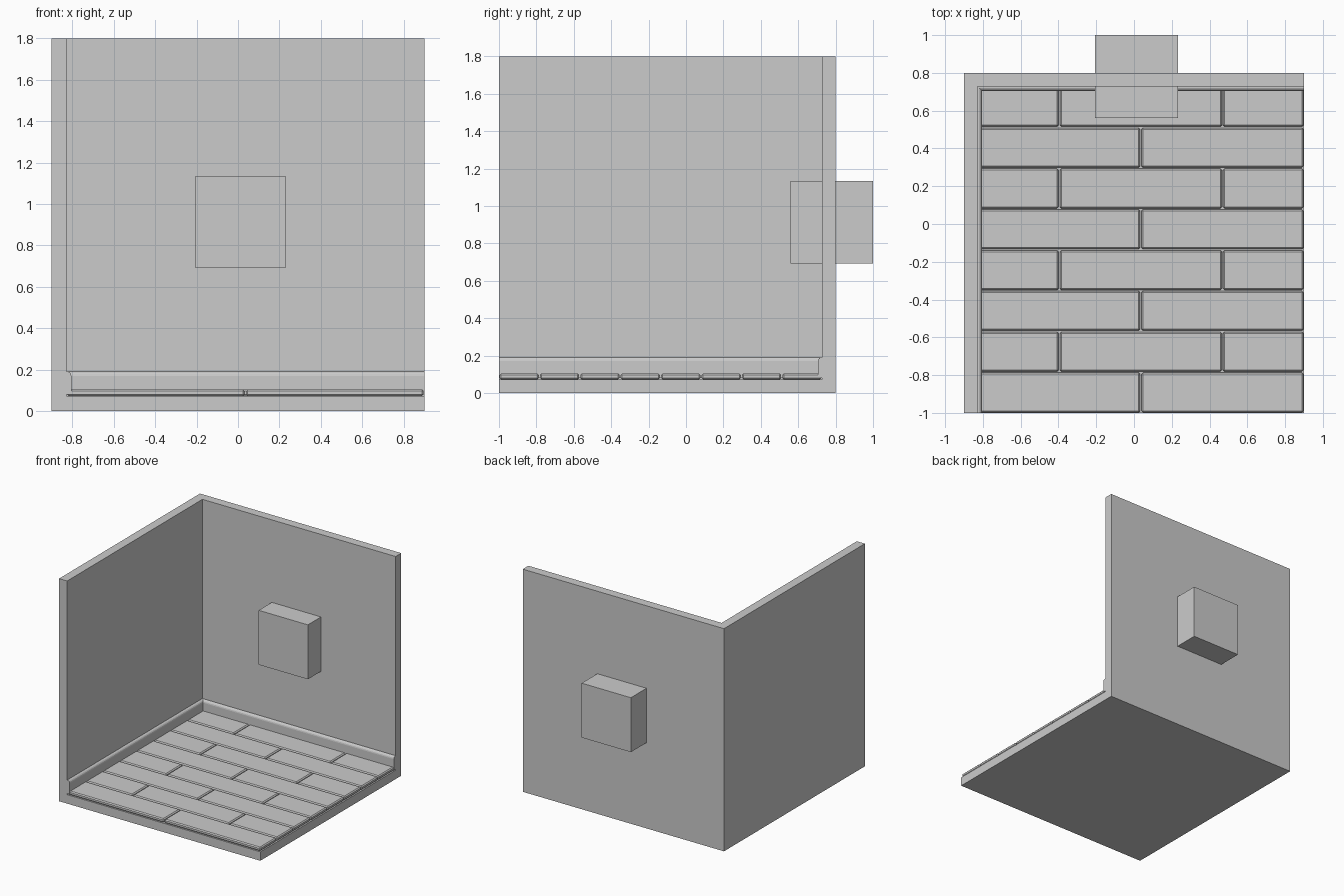
import bpy, bmesh
from mathutils import Vector

if "Cube" in bpy.data.objects:
    bpy.data.objects.remove(bpy.data.objects["Cube"])

X0, X1, Y0, Y1, H, T = -0.9, 0.9, -1.0, 0.8, 1.8, 0.072
IX, IY = X0 + T, Y1 - T          # inner wall faces


def add_object(name, bm):
    bmesh.ops.recalc_face_normals(bm, faces=bm.faces[:])
    mesh = bpy.data.meshes.new(name)
    bm.to_mesh(mesh)
    bm.free()
    ob = bpy.data.objects.new(name, mesh)
    bpy.context.collection.objects.link(ob)
    return ob


def box(bm, lo, hi):
    verts = bmesh.ops.create_cube(bm, size=1)["verts"]
    for v in verts:
        v.co = Vector([(hi if v.co[i] > 0 else lo)[i] for i in range(3)])


# Room shell: open cube (floor, left wall, back wall) thickened inwards
bm = bmesh.new()
box(bm, (X0, Y0, 0), (X1, Y1, H))
bm.normal_update()
opened = [f for f in bm.faces
          if f.normal.x > 0.5 or f.normal.y < -0.5 or f.normal.z > 0.5]
bmesh.ops.delete(bm, geom=opened, context='FACES')
mesh = bpy.data.meshes.new("room_shell")
bm.to_mesh(mesh)
bm.free()
room = bpy.data.objects.new("room_shell", mesh)
bpy.context.collection.objects.link(room)
solid = room.modifiers.new("thickness", 'SOLIDIFY')
solid.thickness = T
solid.offset = -1
solid.use_even_offset = True

# Floor planks: eight staggered rows with bevelled edges
bm = bmesh.new()
rows, gap = 8, 0.003
pitch = (IY - Y0) / rows
length = (X1 - IX) / 2
for r in range(rows):
    y = Y0 + r * pitch
    cuts = [0, 1, 2] if r % 2 == 0 else [0, 0.5, 1.5, 2]
    for a, b in zip(cuts, cuts[1:]):
        box(bm, (IX + a * length + gap, y + gap, T + 0.001),
            (IX + b * length - gap, y + pitch - gap, 0.104))
planks = add_object("floor_planks", bm)
bev = planks.modifiers.new("bevel", 'BEVEL')
bev.width = 0.008
bev.segments = 1

# Skirting board: rounded profile swept along both walls with a mitred corner
profile = [(0, 0.08), (0.023, 0.08), (0.023, 0.17), (0.021, 0.179),
           (0.016, 0.186), (0.008, 0.19), (0, 0.19)]
bm = bmesh.new()
rings = []
for place in (lambda d, z: (IX + d, Y0, z),
              lambda d, z: (IX + d, IY - d, z),
              lambda d, z: (X1, IY - d, z)):
    rings.append([bm.verts.new(place(d, z)) for d, z in profile])
n = len(profile)
for a, b in zip(rings, rings[1:]):
    for i in range(n):
        j = (i + 1) % n
        bm.faces.new((a[i], a[j], b[j], b[i]))
bm.faces.new(rings[0])
bm.faces.new(rings[-1])
add_object("skirting_board", bm)

# Block passing through the back wall
bm = bmesh.new()
box(bm, (-0.207, 0.56, 0.693), (0.233, 1.0, 1.133))
add_object("window_block", bm)
